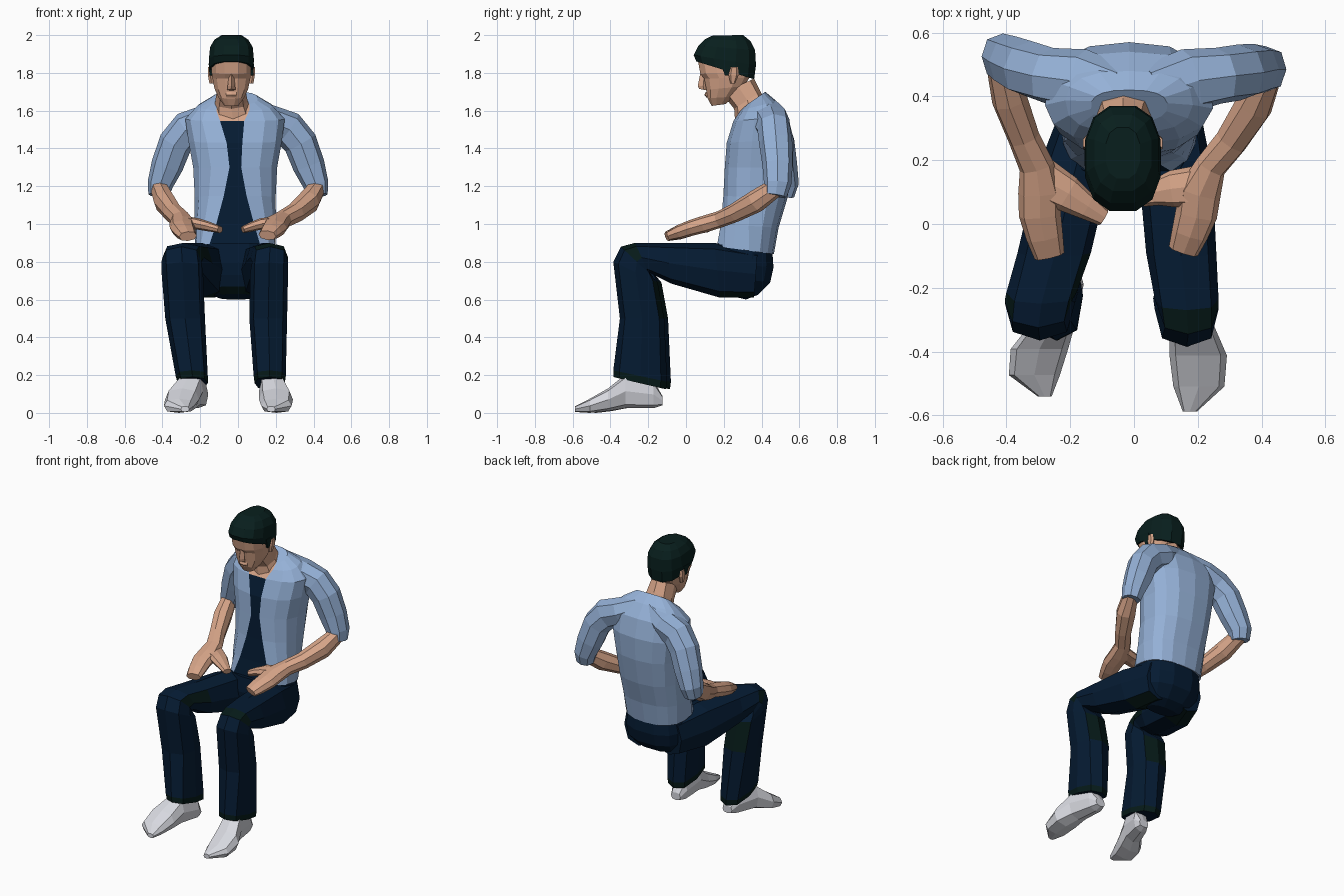
import bpy, bmesh, math
from mathutils import Vector as V


def material(name, rgb):
    m = bpy.data.materials.new(name)
    m.diffuse_color = (*rgb, 1)
    return m


SHIRT = material("light_blue", (.30, .44, .68))
NAVY = material("navy", (.0015, .0108, .032))
SKIN = material("skin", (.67, .37, .245))
HAIR = material("green_black", (.0025, .0135, .0125))
PATCH = material("dark_green", (.0018, .0105, .0095))
SHOE = material("pale_grey", (.68, .69, .74))


def loft(name, rings, mats, rule=None):
    """Skin a list of equal point rings, cap both ends; rule(segment, side) picks the material."""
    bm = bmesh.new()
    vs = [[bm.verts.new(p) for p in r] for r in rings]
    n = len(rings[0])
    for s in range(len(vs) - 1):
        for k in range(n):
            j = (k + 1) % n
            f = bm.faces.new((vs[s][k], vs[s][j], vs[s + 1][j], vs[s + 1][k]))
            f.material_index = rule(s, k) if rule else 0
    bm.faces.new(vs[0])
    bm.faces.new(vs[-1][::-1])
    bmesh.ops.recalc_face_normals(bm, faces=bm.faces)
    me = bpy.data.meshes.new(name)
    bm.to_mesh(me)
    bm.free()
    for m in mats:
        me.materials.append(m)
    ob = bpy.data.objects.new(name, me)
    bpy.context.collection.objects.link(ob)
    return ob


def power(v, p):
    return math.copysign(abs(v) ** p, v)


def slab(x, hw, y1, z1, y2, z2, n=8, p=.8, off=0):
    """Ring of half width hw spanning two points of the side profile."""
    a, b = V((x, y1, z1)), V((x, y2, z2))
    c, d = (a + b) / 2, (a - b) / 2
    ts = [(k + off) * math.tau / n for k in range(n)]
    return [c + V((hw * power(math.sin(t), p), 0, 0)) + d * power(math.cos(t), p) for t in ts]


def tube(name, pts, mat, ref, n=8, p=.85):
    """Tube along a path; each point is x, y, z, width, thickness."""
    cs = [V(q[:3]) for q in pts]
    rings = []
    for i, q in enumerate(pts):
        t = (cs[min(i + 1, len(cs) - 1)] - cs[max(i - 1, 0)]).normalized()
        u = (V(ref) - t * t.dot(V(ref))).normalized()
        w = t.cross(u)
        rings.append([cs[i] + u * q[3] * power(math.cos(a), p) + w * q[4] * power(math.sin(a), p)
                      for a in [k * math.tau / n for k in range(n)]])
    return loft(name, rings, [mat])


# Torso: open shirt whose front strip shows the dark top and bare chest
def shirt_ring(hw, fy, fz, by, bz, xl, xr, p=.8):
    c, d = V((-.015, (fy + by) / 2, (fz + bz) / 2)), V((0, (fy - by) / 2, (fz - bz) / 2))

    def half(sign, x):
        f = math.asin((x / hw) ** (1 / p))
        ts = [f + (math.pi - f) * i / 7 for i in range(7)]
        return [c + V((sign * hw * math.sin(t) ** p, 0, 0)) + d * power(math.cos(t), p) for t in ts]
    return half(1, xr) + [c - d] + half(-1, -xl)[::-1]


torso = [(.212, .14, .885, .465, .84, -.14, .135), (.216, .175, 1.0, .49, .98, -.10, .10),
         (.215, .195, 1.15, .535, 1.13, -.06, .06), (.225, .205, 1.3, .565, 1.3, -.03, .032),
         (.25, .215, 1.43, .57, 1.45, -.045, .038), (.265, .25, 1.545, .54, 1.57, -.08, .048),
         (.20, .285, 1.60, .48, 1.65, -.10, .075), (.12, .32, 1.63, .42, 1.70, -.09, .075)]
loft("open_shirt", [shirt_ring(*r) for r in torso], [SHIRT, NAVY, SKIN],
     lambda s, k: (1 if s < 5 else 2) if k == 14 else 0)

# Pelvis of the trousers
pelvis = [(.2, .13, .9, .462, .85), (.212, .12, .80, .468, .77), (.205, .13, .73, .45, .69),
          (.17, .15, .67, .385, .625), (.10, .19, .63, .32, .6)]
loft("trouser_seat", [slab(-.01, *r, n=12, off=.5) for r in pelvis], [NAVY, PATCH],
     lambda s, k: int(s == 3 and k in (10, 11, 0)))

# Legs: side profile (outer point, inner point) shared, sideways position per leg
leg_profile = [(.38, .86, .36, .61), (.15, .9, .18, .61), (-.1, .9, -.08, .685),
               (-.27, .9, -.2, .745), (-.345, .88, -.175, .72), (-.385, .8, -.15, .69),
               (-.35, .5, -.115, .5), (-.385, .225, -.10, .165), (-.385, .19, -.105, .125)]
leg_place = {
    "right": [(.105, .1), (.13, .115), (.148, .11), (.165, .1), (.17, .095), (.165, .1), (.16, .1),
              (.168, .085), (.168, .08)],
    "left": [(-.125, .1), (-.19, .115), (-.25, .115), (-.29, .11), (-.3, .105), (-.295, .11), (-.28, .105),
             (-.245, .085), (-.24, .08)]}
knee_patch = {"right": {(3, 0), (3, 1), (3, 7)}, "left": {(3, 6), (2, 1), (3, 1)}}


def leg_rule(side):
    def rule(s, k):
        calf = s == 5 and k in (3, 4)
        under = s == 0 and k in (3, 4)
        return int((s, k) in knee_patch[side] or calf or under or s == 7)
    return rule


for side, place in leg_place.items():
    dy = 0 if side == "right" else .02
    rings = [slab(x, hw, y1 + dy * (i > 2), z1, y2 + dy * (i > 2), z2, p=.75)
             for i, ((x, hw), (y1, z1, y2, z2)) in enumerate(zip(place, leg_profile))]
    loft(side + "_trouser_leg", rings, [NAVY, PATCH], leg_rule(side))

# Shoes: position along the foot, outward bulge, half width, top height, sole height
shoe_profile = [(0, 0, .035, .09, .04), (.1, 0, .055, .17, .025), (.42, .4, .07, .205, .025),
                (.62, 1, .09, .13, .01), (.83, 1, .08, .075, 0), (1, 0, .022, .035, .005)]
for side, heel, toe, bulge in (("right", V((.165, -.125, 0)), V((.175, -.588, 0)), .03),
                               ("left", V((-.205, -.15, 0)), V((-.28, -.54, 0)), -.045)):
    rings = []
    for t, b, hw, top, sole in shoe_profile:
        c = heel.lerp(toe, t)
        rings.append(slab(c.x + b * bulge, hw, c.y, top, c.y, sole, p=.7))
    loft(side + "_shoe", rings, [SHOE])

# Sleeves, sloping down from the collar over the shoulder to the elbow
for side, s, ey in (("right", 1, 0), ("left", -1, .04)):
    tube(side + "_sleeve", [(s * .05, .41, 1.60, .09, .07), (s * .17, .45, 1.545, .10, .085),
                            (s * .265, .465, 1.505, .088, .095), (s * .33, .475 + ey * .3, 1.43, .088, .09),
                            (s * .375, .485 + ey * .6, 1.31, .08, .085),
                            (s * .412, .485 + ey, 1.21, .072, .068),
                            (s * .42, .475 + ey, 1.15, .058, .055)], SHIRT, (0, 1, 0))

# Forearms running into flat hands, plus thumbs
tube("right_forearm_hand", [(.42, .47, 1.19, .045, .05), (.375, .37, 1.12, .06, .06),
                            (.305, .26, 1.06, .052, .05), (.24, .18, 1.025, .05, .044),
                            (.205, .10, 1.0, .068, .045), (.195, .03, .98, .066, .042),
                            (.175, -.03, .96, .058, .038), (.155, -.085, .94, .048, .026)], SKIN, (1, 0, 0))
tube("right_thumb", [(.21, .12, 1.01, .065, .034), (.12, .11, 1.0, .058, .03),
                     (.07, .10, .985, .042, .025), (.025, .09, .97, .036, .018)], SKIN, (0, 1, 0))
tube("left_forearm_hand", [(-.42, .51, 1.19, .045, .05), (-.39, .39, 1.12, .056, .06),
                           (-.345, .27, 1.06, .05, .05), (-.305, .18, 1.025, .055, .044),
                           (-.295, .10, 1.0, .068, .045), (-.295, .03, .98, .066, .042),
                           (-.28, -.04, .955, .058, .038), (-.265, -.10, .935, .048, .026)], SKIN, (1, 0, 0))
tube("left_thumb", [(-.29, .14, 1.01, .07, .034), (-.21, .095, 1.0, .058, .03),
                    (-.15, .055, .985, .042, .025), (-.095, .02, .97, .028, .018)], SKIN, (0, 1, 0))

# Neck
HX = -.035
loft("neck", [slab(HX + .01, .10, .26, 1.545, .43, 1.63), slab(HX, .085, .255, 1.61, .395, 1.70),
              slab(HX, .072, .19, 1.69, .36, 1.77)], [SKIN])

# Head from chin to brow, with the nose wedge and lips
head = [(.04, .135, 1.625, .21, 1.635), (.07, .112, 1.665, .26, 1.675), (.092, .105, 1.71, .31, 1.73),
        (.103, .093, 1.77, .34, 1.775), (.107, .072, 1.795, .35, 1.80), (.108, .058, 1.87, .355, 1.86)]
loft("head", [slab(HX, *r, n=12, p=.82, off=.5) for r in head], [SKIN])
loft("nose", [slab(HX, .022, .07, 1.715, .12, 1.705, n=4), slab(HX, .02, .062, 1.73, .12, 1.73, n=4),
              slab(HX, .012, .075, 1.795, .12, 1.795, n=4)], [SKIN])
loft("lips", [slab(HX, .03, .108, 1.67, .13, 1.67, n=6), slab(HX, .032, .097, 1.683, .13, 1.683, n=6),
              slab(HX, .03, .104, 1.698, .13, 1.698, n=6)], [SKIN])

# Hair cap, lower at the nape than at the forehead
hair = [(.117, .05, 1.862, .365, 1.765), (.122, .036, 1.895, .375, 1.84), (.116, .062, 1.945, .37, 1.92),
        (.092, .10, 1.98, .345, 1.968), (.055, .14, 1.998, .305, 2.0)]
loft("hair", [slab(HX, *r, n=12, p=.8, off=.5) for r in hair], [HAIR])

# Sideburns and ears
for side, s in (("right", 1), ("left", -1)):
    loft(side + "_sideburn", [slab(HX + s * .106, .012, .205, 1.785, .225, 1.785, n=4, p=.6, off=.5),
                              slab(HX + s * .109, .014, .175, 1.85, .25, 1.85, n=4, p=.6, off=.5)], [HAIR])
    loft(side + "_ear", [slab(HX + s * .106, .012, .235, 1.745, .26, 1.745, n=6),
                         slab(HX + s * .112, .014, .225, 1.79, .28, 1.79, n=6),
                         slab(HX + s * .114, .012, .235, 1.83, .275, 1.83, n=6)], [SKIN])
